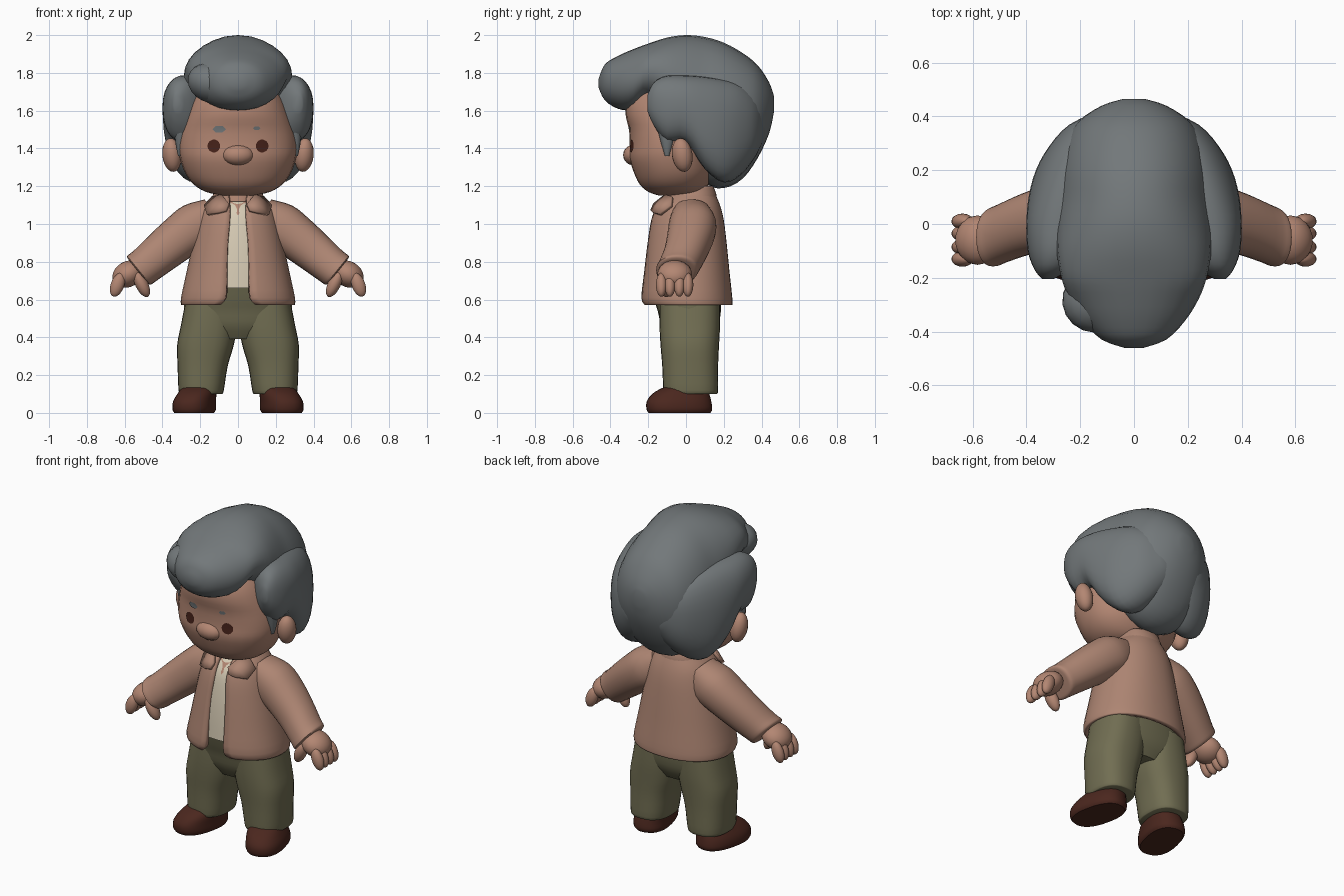
import bpy, bmesh
from math import pi, sin, cos, asin, radians
from mathutils import Vector, Matrix, Euler
from mathutils.bvhtree import BVHTree

cube = bpy.data.objects.get("Cube")
if cube:
    bpy.data.objects.remove(cube, do_unlink=True)

X, Y, Z = Vector((1, 0, 0)), Vector((0, 1, 0)), Vector((0, 0, 1))


def material(name, *rgb):
    m = bpy.data.materials.new(name)
    m.use_nodes = True
    m.diffuse_color = (*rgb, 1)
    m.node_tree.nodes["Principled BSDF"].inputs["Base Color"].default_value = (*rgb, 1)
    return m


skin = material("skin", .45, .24, .17)
tan = material("jacket tan", .42, .235, .17)
grey = material("hair grey", .17, .188, .195)
cream = material("shirt cream", .68, .6, .46)
olive = material("trouser olive", .165, .155, .085)
leather = material("shoe brown", .07, .02, .013)
dark = material("eye brown", .06, .016, .01)


def finish(name, bm, mat, mirror=False, thick=0, side=-1):
    """Turn a bmesh into a smooth object, optionally thickened and mirrored."""
    me = bpy.data.meshes.new(name)
    bm.to_mesh(me)
    bm.free()
    me.materials.append(mat)
    me.polygons.foreach_set("use_smooth", [True] * len(me.polygons))
    me.set_sharp_from_angle(angle=radians(50))
    ob = bpy.data.objects.new(name, me)
    bpy.context.scene.collection.objects.link(ob)
    if thick:
        mod = ob.modifiers.new("Thickness", 'SOLIDIFY')
        mod.thickness, mod.offset = thick, side
    if mirror:
        mod = ob.modifiers.new("Mirror", 'MIRROR')
        mod.use_mirror_merge = False
    return ob


def refine(rows, steps=3):
    """Catmull-Rom interpolation between the rows."""
    out = []
    for i in range(len(rows) - 1):
        quad = [rows[max(i - 1, 0)], rows[i], rows[i + 1], rows[min(i + 2, len(rows) - 1)]]
        for k in range(steps):
            t = k / steps
            out.append([b + t / 2 * (c - a + t * (2*a - 5*b + 4*c - d + t * (3*(b - c) + d - a)))
                        for a, b, c, d in zip(*quad)])
    return out + [list(rows[-1])]


def loft(name, rows, mat, u=X, v=Y, p=2.2, n=28, **kw):
    """Skin superellipse rings (x, y, z, radius u, radius v, optional front gap)."""
    bm = bmesh.new()
    rings = []
    gapped = len(rows[0]) > 5
    for x, y, z, a, b, *gap in refine(rows):
        g = asin((gap[0] / a) ** (p / 2)) if gapped else 0
        ring = []
        for i in range(n + gapped):
            t = -pi / 2 + g + (2 * pi - 2 * g) * i / n
            c, s = cos(t), sin(t)
            c = abs(c) ** (2 / p) * (1 if c > 0 else -1)
            s = abs(s) ** (2 / p) * (1 if s > 0 else -1)
            ring.append(bm.verts.new(Vector((x, y, z)) + u * a * c + v * b * s))
        rings.append(ring)
    for lo, hi in zip(rings, rings[1:]):
        for i in range(n):
            j = (i + 1) % len(lo)
            bm.faces.new((lo[i], lo[j], hi[j], hi[i]))
    if not gapped:
        bm.faces.new(rings[0])
        bm.faces.new(rings[-1])
    bmesh.ops.recalc_face_normals(bm, faces=bm.faces)
    return finish(name, bm, mat, **kw)


def upright(rows):
    """Rows of (z, half width, front y, back y, ...) as rings stacked in z."""
    return [(0, (f + b) / 2, z, w, (b - f) / 2, *g) for z, w, f, b, *g in rows]


def blob(name, loc, size, mat, rot=(0, 0, 0), **kw):
    bm = bmesh.new()
    m = Matrix.Translation(loc) @ Euler(rot).to_matrix().to_4x4() @ Matrix.Diagonal((*size, 1))
    bmesh.ops.create_uvsphere(bm, u_segments=18, v_segments=12, radius=1, matrix=m)
    return finish(name, bm, mat, **kw)


def plate(name, pts, target, mat, lift=.005, **kw):
    """Thin patch of (x, z) points laid on the front of a target."""
    tree = BVHTree.FromObject(target, bpy.context.evaluated_depsgraph_get())
    bm = bmesh.new()
    mid = (sum(q[0] for q in pts) / len(pts), sum(q[1] for q in pts) / len(pts))
    verts = []
    for x, z in [mid, *pts]:
        hit = tree.ray_cast(Vector((x, -1, z)), Y)[0]
        verts.append(bm.verts.new((x, (hit.y if hit is not None else -.12) - lift, z)))
    rim = verts[1:]
    for i, a in enumerate(rim):
        f = bm.faces.new((verts[0], a, rim[(i + 1) % len(rim)]))
        f.normal_update()
        if f.normal.y > 0:
            f.normal_flip()
    return finish(name, bm, mat, **kw)


def oval(cx, cz, rx, rz, n=14):
    return [(cx + rx * cos(2 * pi * i / n), cz + rz * sin(2 * pi * i / n)) for i in range(n)]


# Head, nose, ears and neck
head = loft("head", upright([
    (1.15, .08, -.14, .02), (1.17, .17, -.2, .08), (1.21, .235, -.245, .12),
    (1.27, .28, -.275, .15), (1.35, .308, -.3, .16), (1.42, .315, -.298, .17),
    (1.5, .303, -.302, .18), (1.58, .275, -.32, .18), (1.66, .24, -.31, .17),
    (1.74, .18, -.25, .12), (1.78, .08, -.15, .05)]), skin, p=2.25)
blob("nose", (0, -.275, 1.365), (.085, .058, .055), skin)
blob("ears", (.35, -.02, 1.365), (.05, .055, .09), skin, (.1, .15, -.4), mirror=True)
loft("neck", upright([(1, .1, -.11, .1), (1.1, .1, -.1, .11), (1.22, .11, -.08, .12)]), skin)

# Eyes and brows
plate("eyes", oval(.128, 1.413, .034, .034), head, dark, mirror=True)
plate("right_brow", oval(-.1, 1.502, .036, .02, 6), head, grey)
plate("left_brow", oval(.1, 1.507, .02, .012, 6), head, grey)

# Hair: swept crown (y, top, bottom, half width), side locks, sideburns
crown = [(-.462, 1.77, 1.72, .03), (-.43, 1.845, 1.655, .12), (-.36, 1.89, 1.61, .19),
         (-.28, 1.925, 1.605, .24), (-.2, 1.955, 1.66, .27), (-.1, 1.987, 1.56, .288),
         (0, 2, 1.4, .29), (.1, 1.99, 1.22, .29), (.2, 1.96, 1.19, .285),
         (.3, 1.905, 1.24, .26), (.38, 1.84, 1.35, .21), (.44, 1.75, 1.48, .12),
         (.465, 1.68, 1.59, .04)]
loft("hair_crown", [(0, y, (t + b) / 2, w, (t - b) / 2) for y, t, b, w in crown],
     grey, v=Z, p=2.1)
locks = [(-.205, 1.68, 1.6, .3, .34), (-.17, 1.75, 1.52, .24, .37), (-.1, 1.785, 1.435, .17, .395),
         (0, 1.787, 1.43, .13, .4), (.1, 1.78, 1.29, .1, .392), (.2, 1.765, 1.22, .07, .365),
         (.29, 1.74, 1.26, .05, .315), (.37, 1.68, 1.36, .03, .24), (.42, 1.6, 1.47, .02, .13)]
loft("hair_side_locks", [((i + o) / 2, y, (t + b) / 2, (o - i) / 2, (t - b) / 2)
                         for y, t, b, i, o in locks], grey, v=Z, p=2.3, mirror=True)
blob("hair_quiff", (-.135, -.28, 1.745), (.135, .125, .105), grey, (0, .3, .3))
loft("sideburns", [(.305, -.1, 1.36, .012, .012), (.305, -.1, 1.42, .025, .03),
                   (.3, -.1, 1.5, .04, .05)], grey, n=12, mirror=True)

# Shirt with skin showing at the neckline
shirt = loft("shirt", upright([
    (.66, .25, -.212, .15), (.78, .225, -.205, .15), (.9, .2, -.192, .15),
    (1.02, .17, -.17, .14), (1.08, .13, -.145, .12), (1.12, .09, -.11, .1)]), cream)
plate("neckline", [(-.045, 1.12), (0, 1.045), (.045, 1.12)], shirt, skin)

# Open jacket, collar and sleeves
jacket = loft("jacket", upright([
    (.57, .3, -.225, .245, .095), (.61, .302, -.24, .245, .065), (.75, .272, -.225, .23, .06),
    (.9, .24, -.207, .215, .055), (1.02, .212, -.187, .2, .045), (1.1, .18, -.155, .18, .045),
    (1.17, .115, -.09, .15, .05)]), tan, n=40, thick=.03)
loft("collar_band", upright([(1.12, .15, -.13, .165, .06), (1.16, .13, -.1, .16, .06),
                             (1.2, .115, -.07, .145, .06)]), tan, thick=.02)
plate("collar_flaps", [(.045, 1.1), (.06, 1.065), (.1, 1.055), (.155, 1.045),
                       (.17, 1.09), (.13, 1.135), (.08, 1.145)],
      jacket, tan, lift=.008, mirror=True, thick=.018, side=1)
across = Vector((.63, 0, .775))
loft("sleeves", [(.12, .03, 1.06, .1, .09), (.21, .035, 1.0, .125, .125),
                 (.3, .025, .935, .125, .12), (.4, 0, .855, .115, .11),
                 (.49, -.035, .78, .11, .1), (.525, -.05, .755, .108, .098),
                 (.53, -.05, .75, .085, .075)],
     tan, u=Y, v=across, mirror=True)

# Hands: palm, four fingers and thumb
blob("palms", (.582, -.06, .735), (.088, .092, .068), skin, (0, .5, 0), mirror=True)
for i, y in enumerate((-.13, -.085, -.035, .01)):
    blob(f"fingers_{i + 1}", (.638, y, .678), (.036, .029, .066), skin, (0, -.35, 0), mirror=True)
blob("thumbs", (.51, -.11, .682), (.034, .038, .075), skin, (.1, .45, 0), mirror=True)

# Trousers
loft("trouser_hips", upright([
    (.39, .16, -.09, .13), (.46, .265, -.13, .17), (.54, .285, -.15, .185),
    (.6, .28, -.17, .185), (.69, .25, -.195, .18)]), olive, p=2.4)
loft("trouser_legs", [(.195, .025, .1, .112, .138), (.195, .025, .12, .12, .145),
                      (.187, .022, .25, .133, .148), (.172, .02, .36, .15, .155),
                      (.155, .02, .46, .148, .16), (.14, .02, .58, .14, .16)],
     olive, p=2.5, mirror=True)

# Shoes, toes turned slightly out
turn = .22
loft("shoes", [(.232, -.035, 0, .098, .165), (.232, -.035, .02, .108, .175),
               (.23, -.037, .06, .106, .172), (.218, -.028, .1, .097, .152),
               (.208, -.01, .13, .085, .12), (.2, .01, .15, .07, .09)],
     leather, u=Vector((cos(turn), sin(turn), 0)), v=Vector((-sin(turn), cos(turn), 0)),
     p=2.4, mirror=True)
